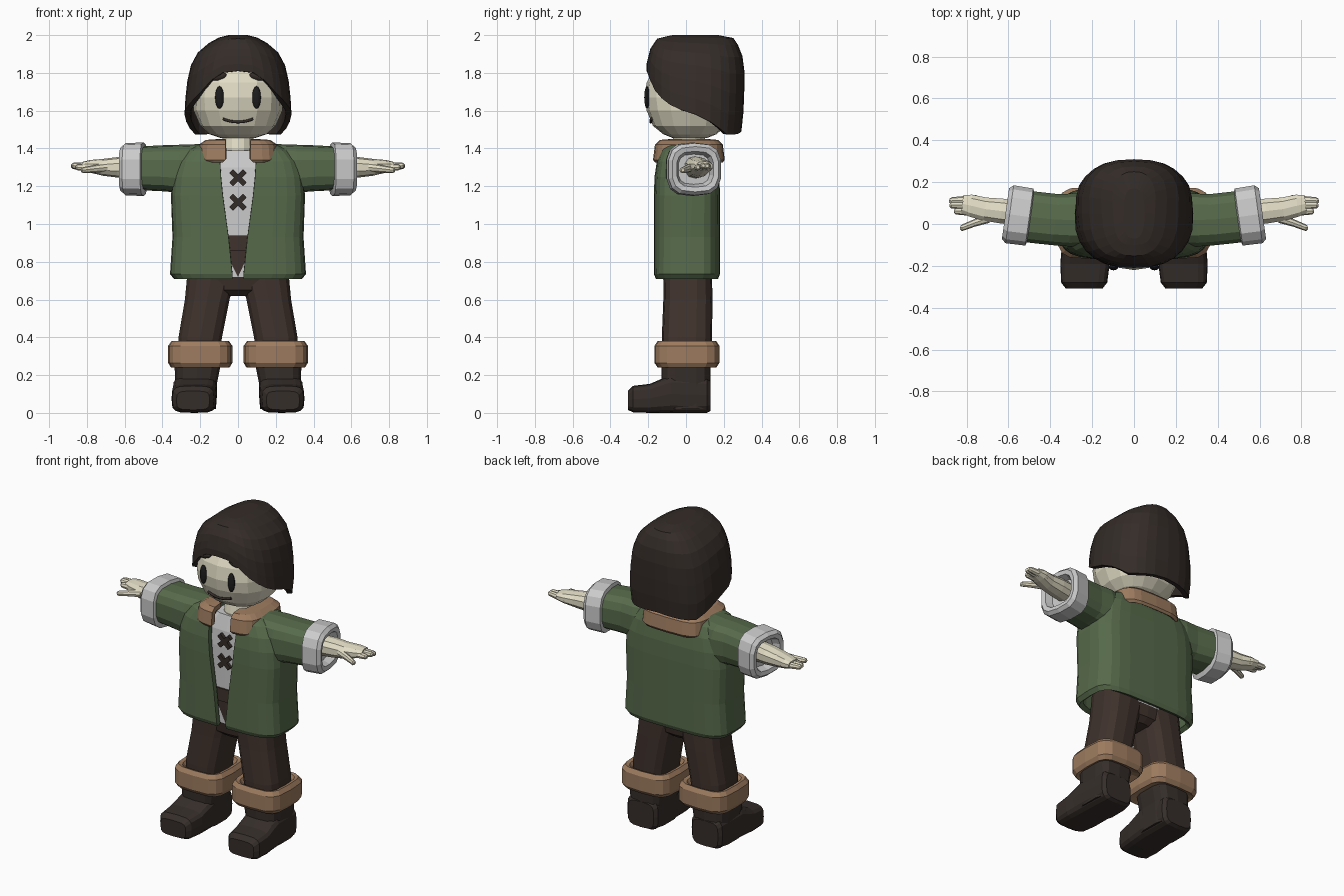
import bpy, bmesh
from math import sin, cos, pi, asin, radians, copysign
from mathutils import Matrix, Vector

if "Cube" in bpy.data.objects:
    bpy.data.objects.remove(bpy.data.objects["Cube"])


def material(name, rgb):
    m = bpy.data.materials.new(name)
    m.diffuse_color = (*rgb, 1)
    m.use_nodes = True
    m.node_tree.nodes["Principled BSDF"].inputs["Base Color"].default_value = m.diffuse_color
    return m


SKIN = material("skin", (0.76, 0.72, 0.56))
HAIR = material("hair", (0.034, 0.025, 0.021))
GREEN = material("green_cloth", (0.095, 0.145, 0.07))
PANTS = material("brown_cloth", (0.05, 0.032, 0.025))
TAN = material("tan_leather", (0.34, 0.2, 0.115))
BOOT = material("boot_leather", (0.036, 0.027, 0.023))
BLACK = material("black", (0.012, 0.012, 0.013))


def oval(a, rx, ry, n):
    """Point on a superellipse, angle 0 at the front (-y), turning to +x."""
    s, c = sin(a), cos(a)
    return copysign(abs(s) ** (2 / n), s) * rx, -copysign(abs(c) ** (2 / n), c) * ry


def finish(name, bm, mat, mirror=False, thick=0):
    me = bpy.data.meshes.new(name)
    bm.to_mesh(me)
    bm.free()
    ob = bpy.data.objects.new(name, me)
    bpy.context.collection.objects.link(ob)
    if mat:
        me.materials.append(mat)
    if thick:
        mod = ob.modifiers.new("thickness", 'SOLIDIFY')
        mod.thickness = thick
        mod.offset = -1
    if mirror:
        ob.modifiers.new("mirror", 'MIRROR').use_clip = False
    return ob


def grid(name, rows, mat, closed=True, bottom=True, top=True, mirror=False, thick=0):
    bm = bmesh.new()
    vs = [[bm.verts.new(p) for p in r] for r in rows]
    n = len(rows[0])
    for a, b in zip(vs, vs[1:]):
        for i in range(n if closed else n - 1):
            j = (i + 1) % n
            bm.faces.new((a[i], a[j], b[j], b[i]))
    if closed and bottom:
        bm.faces.new(vs[0][::-1])
    if closed and top:
        bm.faces.new(vs[-1])
    return finish(name, bm, mat, mirror, thick)


def loft(name, secs, mat, n=2.6, sides=16, mtx=None, mirror=False):
    """secs: (distance, centre x, centre y, radius x, radius y)"""
    mtx = mtx or Matrix()
    rows = []
    for t, cx, cy, rx, ry in secs:
        pts = [oval(2 * pi * i / sides, rx, ry, n) for i in range(sides)]
        rows.append([mtx @ Vector((cx + x, cy + y, t)) for x, y in pts])
    return grid(name, rows, mat, mirror=mirror)


def open_shell(name, secs, mat, cy, n, cols, thick):
    """Front-opening wrap. secs: (z, radius x, radius y, half gap)"""
    rows = []
    for z, rx, ry, g in secs:
        a0 = asin((g / rx) ** (n / 2))
        angs = [a0 + (2 * pi - 2 * a0) * i / cols for i in range(cols + 1)]
        rows.append([(x, cy + y, z) for x, y in (oval(a, rx, ry, n) for a in angs)])
    return grid(name, rows, mat, closed=False, thick=thick)


def blob(name, loc, scale, mat, tilt=0, mirror=False):
    bm = bmesh.new()
    bmesh.ops.create_uvsphere(bm, u_segments=12, v_segments=8, radius=1)
    bm.transform(Matrix.Translation(loc) @ Matrix.Rotation(tilt, 4, 'Y') @ Matrix.Diagonal((*scale, 1)))
    return finish(name, bm, mat, mirror)


def lerp(table, x):
    for p, q in zip(table, table[1:]):
        if x <= q[0]:
            f = max(0, (x - p[0]) / (q[0] - p[0]))
            return [u + (v - u) * f for u, v in zip(p[1:], q[1:])]
    return list(table[-1][1:])


# Head and neck
HEAD = [(1.455, .09, .09), (1.475, .15, .14), (1.52, .2, .195), (1.6, .235, .228),
        (1.67, .24, .24), (1.75, .23, .228), (1.82, .21, .19), (1.9, .12, .12)]
loft("head", [(z, 0, .02, rx, ry) for z, rx, ry in HEAD], SKIN, 2.3)
loft("neck", [(1.34, 0, .01, .07, .08), (1.4, 0, .01, .085, .09), (1.5, 0, .02, .08, .08)], SKIN, 2)


def face_y(x, z):
    rx, ry = lerp(HEAD, z)
    return .02 - ry * (1 - (abs(x) / rx) ** 2.3) ** (1 / 2.3)


# Face details
blob("eye", (.098, face_y(.098, 1.67), 1.67), (.023, .015, .06), BLACK, mirror=True)
blob("eyebrow", (.1, face_y(.1, 1.78), 1.78), (.042, .018, .02), HAIR, radians(15), True)
cu = bpy.data.curves.new("mouth", 'CURVE')
cu.dimensions = '3D'
cu.bevel_depth = .008
cu.bevel_resolution = 1
cu.use_fill_caps = True
sp = cu.splines.new('POLY')
sp.points.add(8)
for i, p in enumerate(sp.points):
    x = -.08 + .02 * i
    z = 1.54 + 2.6 * x * x
    p.co = (x, face_y(x, z) - .003, z, 1)
cu.materials.append(HAIR)
bpy.context.collection.objects.link(bpy.data.objects.new("mouth", cu))

# Hair cap: lower edge height varies with the angle from the front
HEM = [(0, 1.81), (15, 1.80), (25, 1.765), (40, 1.70), (60, 1.64), (90, 1.58),
       (110, 1.52), (130, 1.47), (150, 1.475), (180, 1.49)]
CAP = [(1.46, .272, .24), (1.6, .285, .255), (1.75, .27, .26), (1.85, .247, .259),
       (1.93, .2, .238), (1.985, .11, .2), (2.0, .05, .12)]
rows = []
for t in (0, .2, .42, .62, .78, .9, .97, 1):
    row = []
    for i in range(28):
        a = 2 * pi * i / 28
        zb = lerp(HEM, 180 * min(a, 2 * pi - a) / pi)[0]
        z = zb + (2 - zb) * t
        x, y = oval(a, *lerp(CAP, z), 2.6)
        row.append((x, .05 + y, z))
    rows.append(row)
grid("hair", rows, HAIR, bottom=False, thick=.03)

# Shirt, belt and lacing
loft("shirt", [(.72, 0, .005, .24, .128), (1.2, 0, .005, .25, .13), (1.3, 0, .005, .2, .122),
               (1.39, 0, .005, .11, .095)], None, 4)
loft("belt", [(.86, 0, .005, .255, .138), (.94, 0, .005, .255, .138)], PANTS, 4)
for z in (1.245, 1.115):
    for s in (1, -1):
        bm = bmesh.new()
        bmesh.ops.create_cube(bm, size=1)
        bm.transform(Matrix.Translation((0, -.13, z)) @ Matrix.Rotation(s * radians(43), 4, 'Y')
                     @ Matrix.Diagonal((.1, .022, .028, 1)))
        finish("lace", bm, HAIR)

# Jacket body and collar
open_shell("jacket", [(.71, .34, .165, .03), (.735, .36, .175, .03), (.93, .347, .175, .05),
                      (1.15, .355, .175, .08), (1.25, .345, .172, .09), (1.33, .32, .16, .095),
                      (1.39, .27, .14, .09), (1.425, .2, .115, .085), (1.435, .13, .09, .08)],
           GREEN, .005, 4, 24, .03)
open_shell("collar", [(1.325, .2, .18, .08), (1.34, .215, .19, .065), (1.42, .208, .18, .065),
                      (1.445, .17, .155, .065), (1.45, .1, .1, .065)], TAN, .015, 4, 22, .03)

# Arms: local z runs outward, local x to the back, local y up
yaw = radians(8)
ARM = Matrix(((-sin(yaw), 0, cos(yaw), 0), (cos(yaw), 0, sin(yaw), -.037), (0, 1, 0, 1.295), (0, 0, 0, 1)))
loft("sleeve", [(.15, .02, -.005, .11, .135), (.3, .015, -.005, .13, .13), (.38, .005, 0, .125, .123),
                (.54, 0, 0, .125, .115)], GREEN, 3, 14, ARM, True)
loft("sleeve_cuff", [(.495, 0, -.005, .11, .11), (.505, 0, -.005, .14, .142), (.6, 0, -.005, .142, .138),
                     (.62, 0, -.005, .125, .12), (.615, 0, -.005, .1, .095), (.57, 0, -.005, .085, .08)],
     None, 3, 14, ARM, True)
loft("hand", [(.54, .01, .005, .06, .06), (.64, .01, .005, .062, .055), (.72, .008, .005, .058, .045),
              (.79, .015, .01, .055, .034), (.83, .018, .012, .045, .024)], SKIN, 2.3, 10, ARM, True)
for nm, x0, x1, zt, tip in (("finger_a", .045, .025, .012, .895), ("finger_b", .02, .005, .014, .89),
                            ("finger_c", -.01, -.02, .005, .865), ("thumb", -.03, -.095, -.01, .825)):
    t0 = .69 if nm == "thumb" else .77
    tm = (t0 + tip) / 2
    loft(nm, [(t0, x0, .005, .024, .024), (tm, (x0 + x1) / 2, (zt + .005) / 2, .02, .02),
              (tip - .01, x1, zt, .017, .016), (tip, x1, zt, .009, .009)], SKIN, 2, 8, ARM, True)

# Trousers
loft("hips", [(.62, 0, .005, .06, .08), (.65, 0, .005, .16, .115), (.72, 0, .005, .25, .128),
              (.88, 0, .005, .25, .13)], PANTS, 3)
loft("leg", [(.28, .21, .005, .11, .13), (.4, .2, .005, .117, .133), (.6, .163, .01, .12, .13),
             (.72, .14, .01, .132, .128), (.82, .14, .01, .125, .12)], PANTS, 3, 14, mirror=True)

# Boots: shaft, foot running towards the toe, folded top
loft("boot_shaft", [(.02, .225, 0, .11, .128), (.16, .222, 0, .113, .13), (.24, .215, 0, .122, .13),
                    (.32, .205, 0, .122, .13)], BOOT, 3.5, 14, mirror=True)
FOOT = Matrix(((1, 0, 0, 0), (0, 0, -1, 0), (0, 1, 0, 0), (0, 0, 0, 1)))
loft("boot_foot", [(-.13, .225, .09, .09, .08), (-.11, .225, .095, .108, .095), (.08, .228, .1, .117, .1),
                   (.13, .23, .09, .117, .09), (.19, .234, .077, .118, .077), (.28, .238, .073, .11, .07),
                   (.308, .238, .066, .088, .05)], BOOT, 4, 16, FOOT, True)
loft("boot_fold", [(.255, .2, .005, .12, .12), (.24, .2, .005, .155, .155), (.265, .2, .005, .17, .172),
                   (.355, .2, .005, .17, .172), (.38, .2, .005, .152, .155), (.375, .2, .005, .13, .14),
                   (.345, .2, .005, .112, .125)], TAN, 4, 16, mirror=True)
